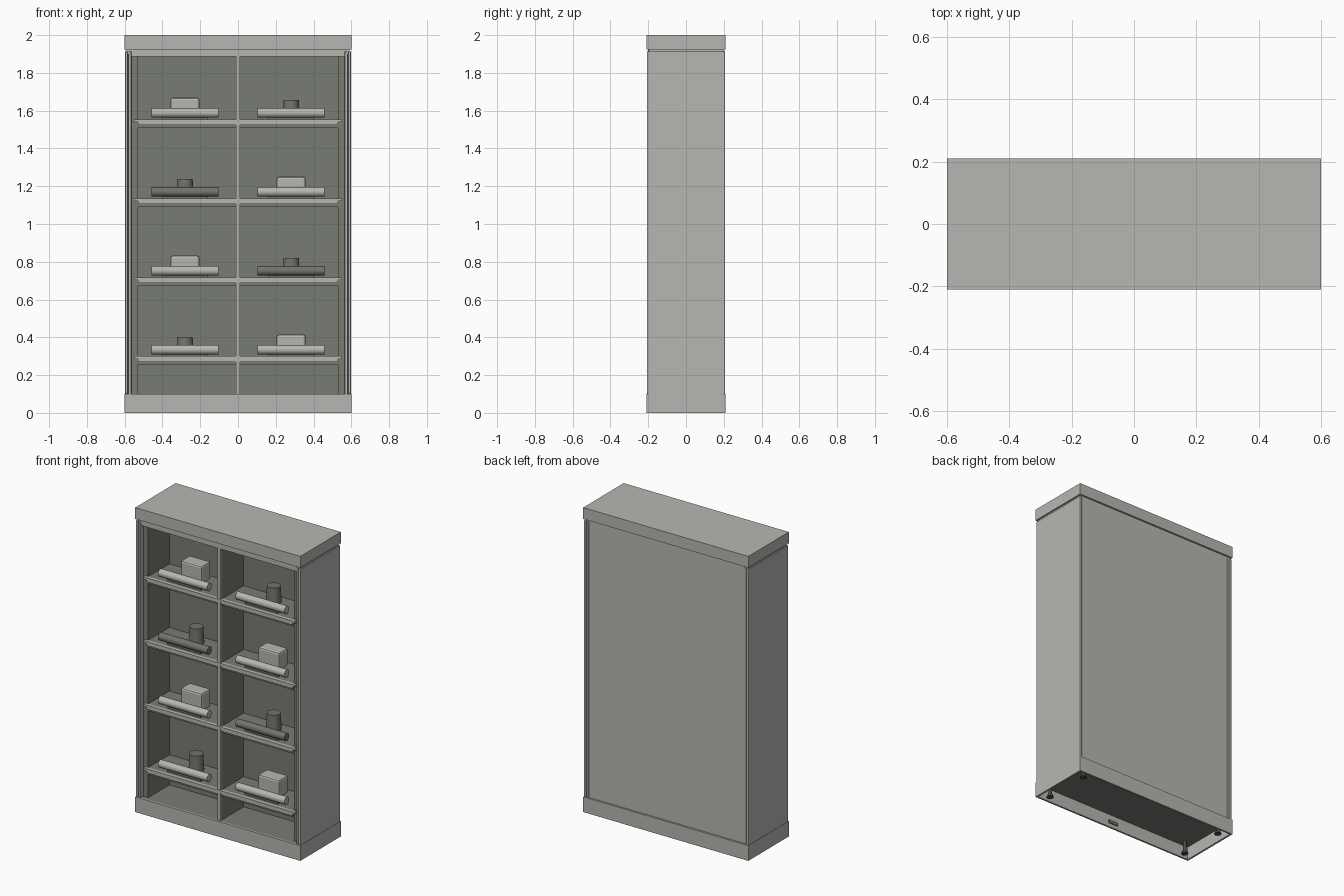
import bpy
from math import pi

if "Cube" in bpy.data.objects:
    bpy.data.objects.remove(bpy.data.objects["Cube"], do_unlink=True)


def material(name, rgb):
    m = bpy.data.materials.new(name)
    m.use_nodes = True
    colour = (*rgb, 1)
    m.diffuse_color = colour
    bsdf = m.node_tree.nodes["Principled BSDF"]
    bsdf.inputs["Base Color"].default_value = colour
    bsdf.inputs["Roughness"].default_value = 0.6
    return m


LIGHT = material("light warm grey", (0.48, 0.47, 0.445))
INNER = material("olive grey interior", (0.19, 0.2, 0.17))
DARK = material("dark grey", (0.17, 0.17, 0.165))
BLACK = material("dark metal", (0.07, 0.07, 0.065))


def box(name, x, y, z, mat, bevel=0):
    """Box from ranges on each axis."""
    ranges = (x, y, z)
    bpy.ops.mesh.primitive_cube_add(size=1, location=[(a + b) / 2 for a, b in ranges])
    ob = bpy.context.object
    ob.name = name
    ob.scale = [abs(b - a) for a, b in ranges]
    bpy.ops.object.transform_apply(location=False, rotation=False, scale=True)
    ob.data.materials.append(mat)
    if bevel:
        mod = ob.modifiers.new("soft edges", "BEVEL")
        mod.width = bevel
        mod.segments = 2
    return ob


def round_part(name, r1, r2, length, loc, mat, along_x=False):
    """Round bar or tapered cup."""
    bpy.ops.mesh.primitive_cone_add(vertices=32, radius1=r1, radius2=r2, depth=length,
                                    location=loc, rotation=(0, pi / 2 if along_x else 0, 0))
    ob = bpy.context.object
    ob.name = name
    ob.data.materials.append(mat)
    bpy.ops.object.shade_smooth_by_angle()
    return ob


# Cap, recessed neck and front/back fascia
box("top_cap", (-0.6, 0.6), (-0.21, 0.21), (1.925, 2), LIGHT)
box("cap_neck", (-0.59, 0.59), (-0.198, 0.198), (1.912, 1.925), LIGHT)
box("front_fascia", (-0.565, 0.565), (-0.2, -0.185), (1.888, 1.925), LIGHT)

# Hollow plinth
for s, word in ((-1, "front"), (1, "back")):
    box(word + "_plinth", (-0.6, 0.6), (s * 0.198, s * 0.21), (0, 0.1), LIGHT)
box("plinth_latch", (-0.035, 0.035), (-0.198, -0.19), (0.025, 0.045), DARK)
box("cabinet_floor", (-0.588, 0.588), (-0.198, 0.198), (0.085, 0.1), INNER)

# Sides, corner posts and feet
for s, word in ((-1, "right"), (1, "left")):
    box(word + "_plinth", (s * 0.588, s * 0.6), (-0.198, 0.198), (0, 0.1), LIGHT)
    box(word + "_side_panel", (s * 0.585, s * 0.598), (-0.2, 0.2), (0.1, 1.912), LIGHT)
    box(word + "_inner_wall", (s * 0.53, s * 0.585), (-0.175, 0.19), (0.1, 1.9), INNER)
    for t, end in ((-1, "front"), (1, "back")):
        box(f"{word}_{end}_corner_post", (s * 0.583, s * 0.598),
            (t * 0.19, t * 0.207), (0.1, 1.915), LIGHT, 0.005)
        box(f"{word}_{end}_inner_post", (s * 0.565, s * 0.58),
            (t * 0.17, t * 0.203), (0.1, 1.912), LIGHT, 0.003)
        x, y = s * 0.53, t * 0.155
        round_part(f"{word}_{end}_foot_stem", 0.01, 0.01, 0.085, (x, y, 0.045), BLACK)
        round_part(f"{word}_{end}_foot", 0.022, 0.014, 0.02, (x, y, 0.01), BLACK)

# Back, ceiling and divider
box("back_panel", (-0.565, 0.565), (0.185, 0.198), (0.1, 1.912), LIGHT)
box("interior_back", (-0.53, 0.53), (0.045, 0.06), (0.1, 1.9), INNER)
box("interior_ceiling", (-0.565, 0.565), (-0.185, 0.185), (1.89, 1.912), INNER)
box("divider", (-0.01, 0.01), (-0.185, 0.045), (0.1, 1.89), INNER)
box("divider_edge", (-0.011, 0.011), (-0.197, -0.185), (0.1, 1.89), LIGHT)

# Shelves, each with a bar and a block or cup in either bay
DARK_BARS = {(1, 1), (2, -1)}
for row in range(4):
    z = 0.3 + row * 0.418
    box("shelf", (-0.53, 0.53), (-0.18, 0.045), (z - 0.045, z - 0.002), INNER)
    box("shelf_front_edge", (-0.55, 0.55), (-0.199, -0.178), (z - 0.014, z), LIGHT)
    box("shelf_lower_lip", (-0.53, 0.53), (-0.193, -0.18), (z - 0.03, z - 0.014), LIGHT)
    for s in (-1, 1):
        bar_mat = DARK if (row, s) in DARK_BARS else LIGHT
        round_part("display_bar", 0.025, 0.025, 0.356, (s * 0.281, -0.15, z + 0.034), bar_mat, True)
        box("bar_support", (s * 0.281 - 0.12, s * 0.281 + 0.12), (-0.158, -0.142),
            (z - 0.002, z + 0.015), DARK)
        if (row % 2 == 1) == (s == -1):
            box("display_block", (s * 0.281 - 0.077, s * 0.281 + 0.077), (-0.085, 0.01),
                (z - 0.002, z + 0.115), LIGHT, 0.012)
        else:
            round_part("display_cup", 0.047, 0.041, 0.104, (s * 0.281, -0.03, z + 0.05), DARK)
